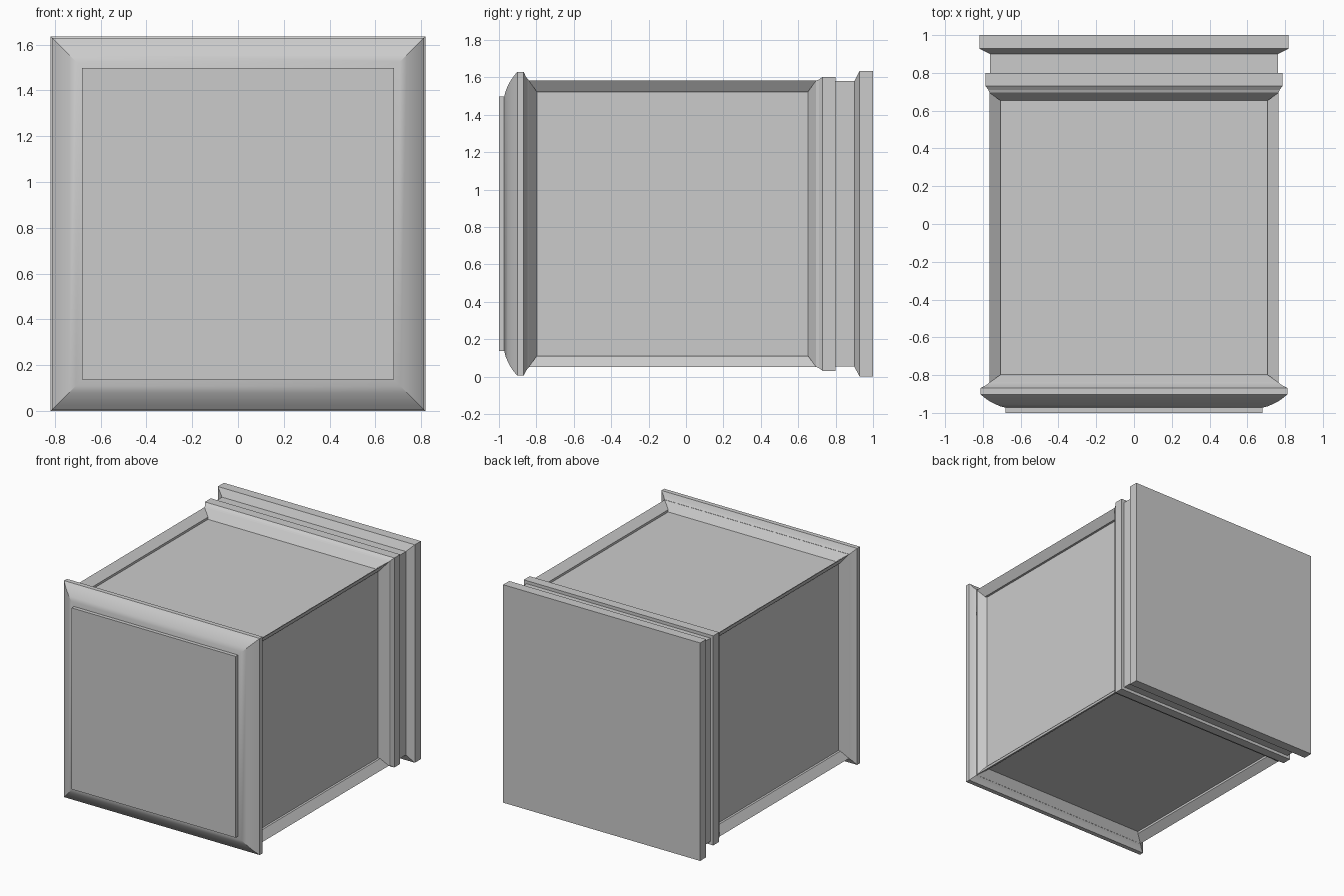
import bpy, bmesh
from math import radians

if "Cube" in bpy.data.objects:
    bpy.data.objects.remove(bpy.data.objects["Cube"])

CZ = 0.8175  # height of the central axis


def loft(name, profile, cap_front=False, cap_back=False, recess=None, smooth=False):
    """Sweep a (y, half size) profile as square rings along y."""
    bm = bmesh.new()
    rings = [[bm.verts.new((sx * r, y, CZ + sz * r))
              for sx, sz in ((-1, -1), (1, -1), (1, 1), (-1, 1))] for y, r in profile]
    bands = []
    for a, b in zip(rings, rings[1:]):
        bands.append([bm.faces.new((a[i], a[(i + 1) % 4], b[(i + 1) % 4], b[i]))
                      for i in range(4)])
    if cap_front:
        bm.faces.new(rings[0])
    if cap_back:
        bm.faces.new(rings[-1][::-1])
    bm.normal_update()
    # outward orientation check on the first band's top face
    if bands[0][2].calc_center_median().z > CZ and bands[0][2].normal.z < -0.001:
        bmesh.ops.reverse_faces(bm, faces=bm.faces[:])
        bm.normal_update()
    if recess:
        bmesh.ops.inset_individual(bm, faces=bands[0], thickness=recess, depth=-recess + 0.001)
    mesh = bpy.data.meshes.new(name)
    bm.to_mesh(mesh)
    bm.free()
    ob = bpy.data.objects.new(name, mesh)
    bpy.context.collection.objects.link(ob)
    if smooth:
        bpy.ops.object.select_all(action='DESELECT')
        ob.select_set(True)
        bpy.context.view_layer.objects.active = ob
        bpy.ops.object.shade_smooth_by_angle(angle=radians(30))
    return ob


# raised flat plate on the front
loft("front_plate", [(-1.0, 0.68), (-0.972, 0.68)], cap_front=True)

# rounded bezel with a bevelled return to the case
loft("front_bezel", [(-0.972, 0.68), (-0.965, 0.708), (-0.953, 0.737), (-0.938, 0.765),
                     (-0.920, 0.791), (-0.902, 0.812), (-0.868, 0.812), (-0.855, 0.785),
                     (-0.84, 0.766)], smooth=True)

# case with a recessed panel on each of its four sides
loft("case_body", [(-0.84, 0.765), (0.695, 0.765)], recess=0.06)

# raised rear collar followed by a narrow neck
loft("rear_collar", [(0.695, 0.765), (0.71, 0.771), (0.73, 0.786), (0.80, 0.786),
                     (0.80, 0.763), (0.90, 0.763)])

# wide back plate
loft("back_plate", [(0.90, 0.763), (0.928, 0.8175), (1.0, 0.8175)], cap_back=True)
